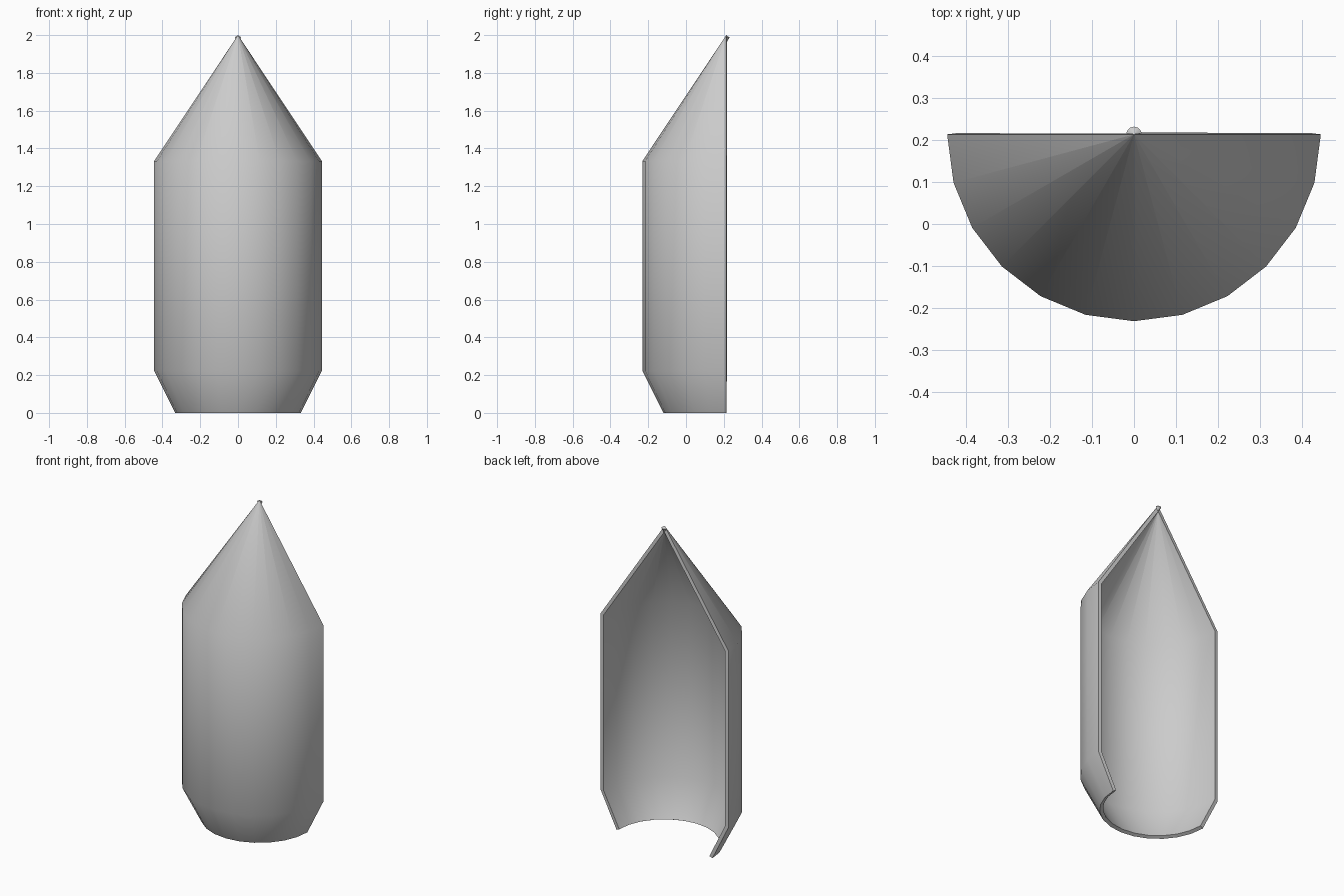
import bpy, bmesh, math
from mathutils import Vector

if "Cube" in bpy.data.objects:
    bpy.data.objects.remove(bpy.data.objects["Cube"])

AXIS_Y = 0.213
STEPS = 12
PROFILE = [(0.333, 0.0), (0.444, 0.222), (0.444, 1.333), (0.0001, 2.0)]

# Half-turn lathe of the capsule outline, open towards the back
bm = bmesh.new()
rings = []
for i in range(STEPS + 1):
    a = math.pi + math.pi * i / STEPS
    rings.append([bm.verts.new((r * math.cos(a), AXIS_Y + r * math.sin(a), z))
                  for r, z in PROFILE])
for a, b in zip(rings, rings[1:]):
    for j in range(len(PROFILE) - 1):
        bm.faces.new((a[j], b[j], b[j + 1], a[j + 1]))
bm.normal_update()

# Make sure every face points outward
for f in bm.faces:
    c = f.calc_center_median()
    if f.normal.dot(Vector((c.x, c.y - AXIS_Y, 0))) < 0:
        f.normal_flip()

mesh = bpy.data.meshes.new("half_shell")
bm.to_mesh(mesh)
bm.free()
shell = bpy.data.objects.new("half_shell", mesh)
bpy.context.collection.objects.link(shell)
bpy.context.view_layer.objects.active = shell
shell.select_set(True)

# Thin wall growing inward, with a rim around the open edges
wall = shell.modifiers.new("wall", 'SOLIDIFY')
wall.thickness = 0.022
wall.offset = -1
wall.use_rim = True
bpy.ops.object.modifier_apply(modifier=wall.name)

# Smooth curved walls, crisp rim
bpy.ops.object.shade_smooth_by_angle(angle=math.radians(60))
